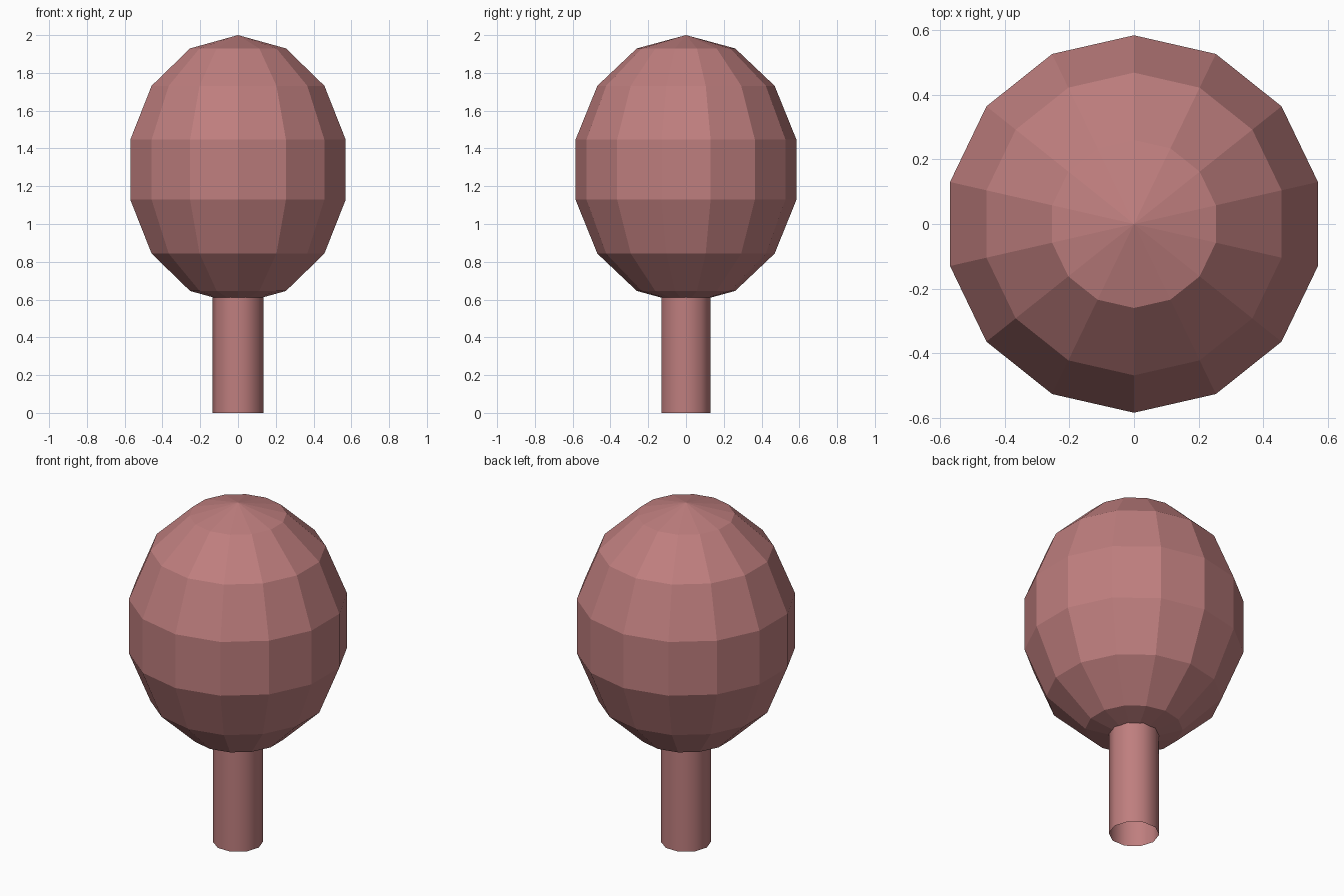
import bpy
import bmesh
from math import sin, cos, pi

if "Cube" in bpy.data.objects:
    bpy.data.objects.remove(bpy.data.objects["Cube"])

mat = bpy.data.materials.new("dusty_pink")
mat.diffuse_color = (0.52, 0.21, 0.21, 1)
mat.use_nodes = True
mat.node_tree.nodes["Principled BSDF"].inputs["Base Color"].default_value = mat.diffuse_color


def lathe(name, profile, sides, start, smooth):
    """Revolve (radius, z) points, listed bottom to top; zero radius makes a pole."""
    bm = bmesh.new()
    rings = []
    for r, z in profile:
        n = 1 if r < 1e-6 else sides
        rings.append([bm.verts.new((r * cos(start + 2 * pi * i / sides),
                                    r * sin(start + 2 * pi * i / sides), z))
                      for i in range(n)])
    for low, high in zip(rings, rings[1:]):
        for i in range(sides):
            j = (i + 1) % sides
            corners = [low[i % len(low)], low[j % len(low)],
                       high[j % len(high)], high[i % len(high)]]
            face = bm.faces.new(list(dict.fromkeys(corners)))
            face.smooth = smooth
    mesh = bpy.data.meshes.new(name)
    bm.to_mesh(mesh)
    bm.free()
    mesh.materials.append(mat)
    obj = bpy.data.objects.new(name, mesh)
    bpy.context.collection.objects.link(obj)
    return obj


# Faceted egg-shaped crown: stretched sphere, 14 sides and 7 bands
bands = 7
crown = [(0.6 * sin(pi * k / bands) if 0 < k < bands else 0,
          1.2875 - 0.7125 * cos(pi * k / bands)) for k in range(bands + 1)]
lathe("crown", crown, 14, pi / 2, False)

# Smooth open-ended trunk, running a little way into the crown
lathe("trunk", [(0.135, 0), (0.135, 0.65)], 10, 0, True)
